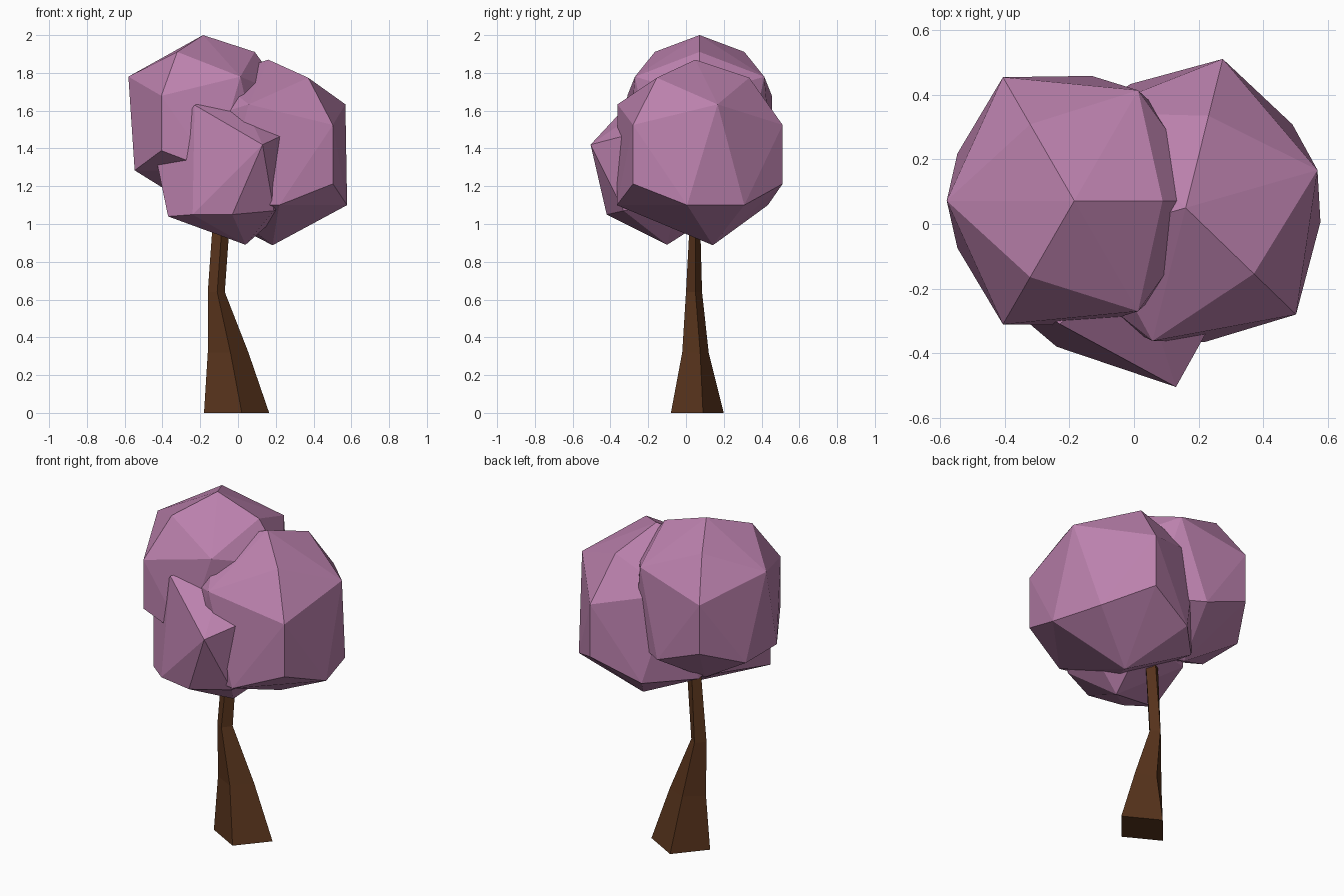
import bpy, bmesh
from math import cos, sin, radians
from mathutils import Vector

if "Cube" in bpy.data.objects:
    bpy.data.objects.remove(bpy.data.objects["Cube"])


def material(name, color):
    mat = bpy.data.materials.new(name)
    mat.diffuse_color = (*color, 1)
    mat.use_nodes = True
    mat.node_tree.nodes["Principled BSDF"].inputs["Base Color"].default_value = mat.diffuse_color
    return mat


def finish(bm, name, mat):
    bmesh.ops.recalc_face_normals(bm, faces=bm.faces)
    mesh = bpy.data.meshes.new(name)
    bm.to_mesh(mesh)
    bm.free()
    mesh.materials.append(mat)
    obj = bpy.data.objects.new(name, mesh)
    bpy.context.collection.objects.link(obj)
    return obj


def hull(name, points, mat):
    bm = bmesh.new()
    for p in points:
        bm.verts.new(p)
    res = bmesh.ops.convex_hull(bm, input=bm.verts)
    loose = [v for v in bm.verts if not v.link_faces]
    bmesh.ops.delete(bm, geom=loose, context='VERTS')
    return finish(bm, name, mat)


def faceted_ball(center, radius, turn):
    """Points of a coarse ball with threefold symmetry about its vertical axis."""
    rings = [(0, 1.0, [0]), (0.588, 0.809, [0, 120, 240]),
             (0.85, 0.527, [60, 180, 300]), (0.951, 0.309, [0, 120, 240]),
             (0.951, -0.315, [0, 120, 240]),
             (0.84, -0.54, [38, 82, 158, 202, 278, 322]), (0.19, -0.965, [120])]
    return [Vector(center) + radius * Vector((r * cos(radians(a + turn)), r * sin(radians(a + turn)), z))
            for r, z, angles in rings for a in angles]


leaf = material("leaf_pink", (0.50, 0.22, 0.42))
bark = material("bark_brown", (0.10, 0.035, 0.012))

# Foliage: two regular clumps and a smaller front one
hull("foliage_upper_left", faceted_ball((-0.185, 0.072, 1.535), 0.465, 0), leaf)
hull("foliage_right", faceted_ball((0.16, 0.05, 1.37), 0.5, -44), leaf)
hull("foliage_front", [
    (0.13, -0.505, 1.42), (0.19, -0.33, 1.07), (-0.03, -0.42, 1.05), (-0.24, -0.38, 1.05),
    (-0.37, -0.27, 1.04), (0.04, -0.10, 0.89), (-0.43, -0.18, 1.33), (-0.23, -0.31, 1.63),
    (0.30, -0.20, 1.50), (0.30, -0.05, 1.12), (-0.28, 0.08, 1.10), (0.10, 0.20, 1.08),
    (0.0, -0.10, 1.70), (-0.10, 0.25, 1.40)], leaf)

# Trunk: leaning four-sided loft, corners front, right, back, left
sections = [
    (0.0, [(0.02, -0.08), (0.165, 0.09), (-0.035, 0.20), (-0.18, 0.03)]),
    (0.32, [(-0.04, -0.02), (0.055, 0.075), (-0.06, 0.12), (-0.16, 0.04)]),
    (0.64, [(-0.11, 0.0), (-0.07, 0.05), (-0.115, 0.085), (-0.16, 0.035)]),
    (1.2, [(-0.07, 0.03), (-0.03, 0.05), (-0.08, 0.07), (-0.12, 0.05)]),
]
bm = bmesh.new()
loops = [[bm.verts.new((x, y, z)) for x, y in pts] for z, pts in sections]
for low, high in zip(loops, loops[1:]):
    for i in range(4):
        j = (i + 1) % 4
        bm.faces.new((low[i], low[j], high[j], high[i]))
bm.faces.new(loops[0][::-1])
bm.faces.new(loops[-1])
finish(bm, "trunk", bark)
